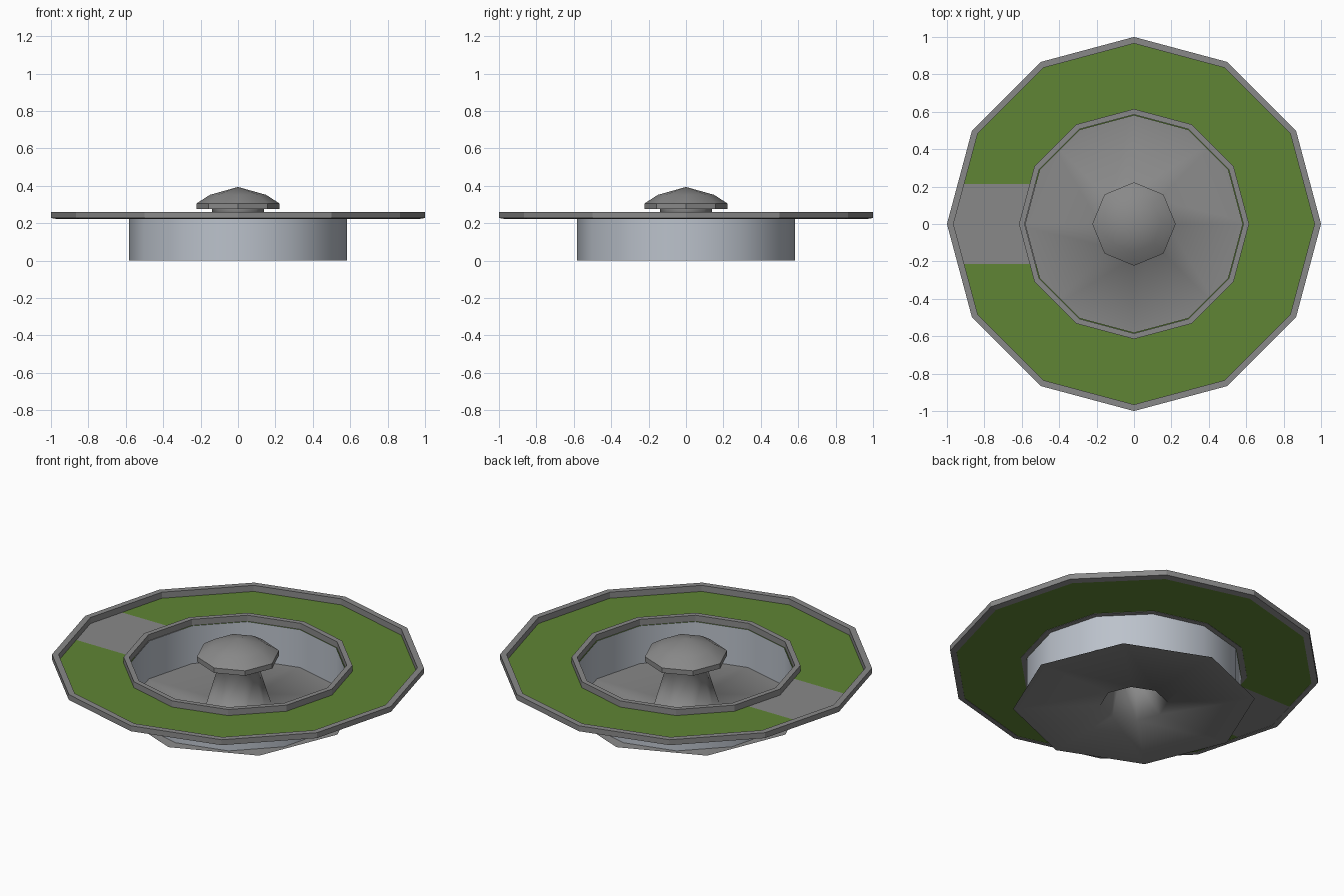
import bpy, bmesh, math

if "Cube" in bpy.data.objects:
    bpy.data.objects.remove(bpy.data.objects["Cube"])


def material(name, rgb):
    m = bpy.data.materials.new(name)
    m.diffuse_color = (*rgb, 1)
    m.use_nodes = True
    m.node_tree.nodes["Principled BSDF"].inputs["Base Color"].default_value = m.diffuse_color
    return m


STONE = material("grey stone", (0.25, 0.25, 0.25))
WALL = material("pale blue grey", (0.50, 0.54, 0.60))
GRASS = material("grass green", (0.115, 0.235, 0.035))


def lathe(name, profile, sides, mats, closed=False, smooth=None):
    """Turn an (r, z) profile around z; going up means facing outward."""
    bm = bmesh.new()
    rings = []
    for r, z in profile:
        if r == 0:
            rings.append([bm.verts.new((0, 0, z))] * sides)
        else:
            rings.append([bm.verts.new((r * math.cos(math.tau * k / sides),
                                        r * math.sin(math.tau * k / sides), z))
                          for k in range(sides)])
    pairs = list(zip(rings, rings[1:]))
    if closed:
        pairs.append((rings[-1], rings[0]))
    for a, b in pairs:
        for k in range(sides):
            n = (k + 1) % sides
            bm.faces.new(list(dict.fromkeys((a[k], a[n], b[n], b[k]))))
    mesh = bpy.data.meshes.new(name)
    bm.to_mesh(mesh)
    bm.free()
    for m in mats:
        mesh.materials.append(m)
    ob = bpy.data.objects.new(name, mesh)
    bpy.context.collection.objects.link(ob)
    if smooth is not None:
        bpy.ops.object.select_all(action='DESELECT')
        ob.select_set(True)
        bpy.context.view_layer.objects.active = ob
        bpy.ops.object.shade_smooth_by_angle(angle=math.radians(smooth))
    return ob


# Kerbs around the outside of the lawn and around the pool
lathe("outer_kerb", [(0.965, 0.222), (1.0, 0.228), (1.0, 0.26), (0.965, 0.26)],
      12, [STONE], closed=True)
lathe("inner_kerb", [(0.585, 0.222), (0.615, 0.222), (0.615, 0.26), (0.585, 0.26)],
      12, [STONE], closed=True)

# Lawn ring with a stone path cut into its left side
lawn = lathe("lawn_and_path", [(0.968, 0.224), (0.58, 0.224)], 12, [GRASS, STONE])
bm = bmesh.new()
bm.from_mesh(lawn.data)
for y in (-0.213, 0.213):
    left = [f for f in bm.faces if f.calc_center_median().x < 0]
    geom = set(left) | {e for f in left for e in f.edges} | {v for f in left for v in f.verts}
    bmesh.ops.bisect_plane(bm, geom=list(geom), plane_co=(0, y, 0), plane_no=(0, 1, 0))
for f in bm.faces:
    c = f.calc_center_median()
    f.material_index = int(c.x < 0 and abs(c.y) < 0.213)
bm.to_mesh(lawn.data)
bm.free()

# Pool wall
lathe("pool_wall", [(0.582, 0.0), (0.582, 0.224)], 12, [WALL], smooth=60)

# Eight-sided pool floor rising into the hollow column
lathe("floor_and_column", [(0.65, 0.0), (0.18, 0.0), (0.115, 0.215), (0.14, 0.263), (0.14, 0.278)],
      8, [STONE], smooth=100)

# Cap on the column
lathe("column_cap", [(0.0, 0.276), (0.223, 0.276), (0.223, 0.305), (0.15, 0.352), (0.0, 0.394)],
      8, [STONE], smooth=42)
